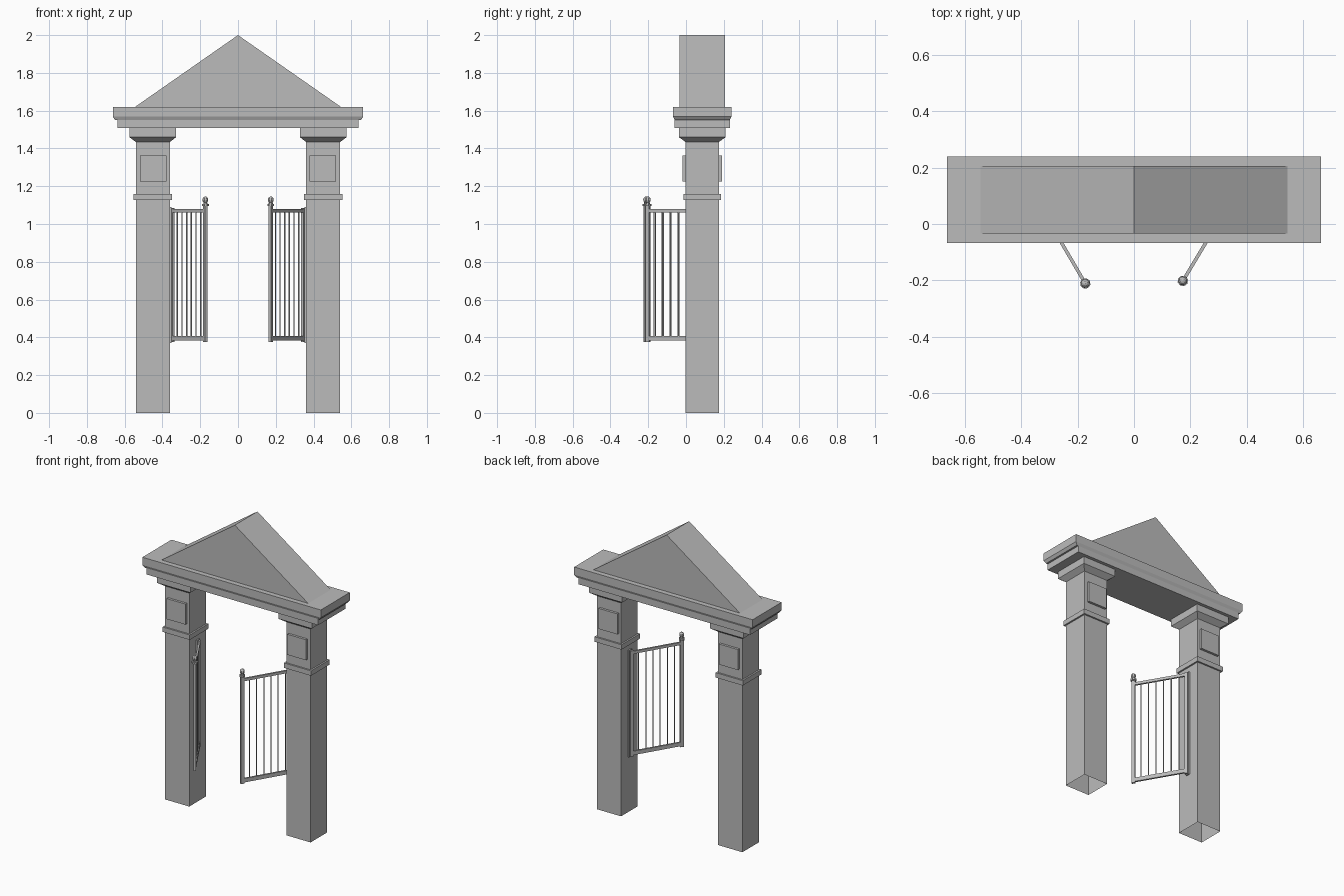
import bpy, bmesh, math
from mathutils import Matrix, Vector

cube = bpy.data.objects.get("Cube")
if cube:
    bpy.data.objects.remove(cube, do_unlink=True)

stone = bpy.data.materials.new("grey_stone")
stone.use_nodes = True
GREY = (0.5, 0.5, 0.5, 1)
stone.diffuse_color = GREY
stone.node_tree.nodes["Principled BSDF"].inputs["Base Color"].default_value = GREY

MID = 0.086   # depth of the arch centre line


def finish(name, bm, matrix=None):
    bmesh.ops.recalc_face_normals(bm, faces=bm.faces)
    mesh = bpy.data.meshes.new(name)
    bm.to_mesh(mesh)
    bm.free()
    mesh.materials.append(stone)
    obj = bpy.data.objects.new(name, mesh)
    if matrix:
        obj.matrix_world = matrix
    bpy.context.collection.objects.link(obj)
    return obj


def moulding(name, x, y, levels, open_bottom=False, matrix=None):
    """Stack of rectangular sections (half width, half depth, height)."""
    bm = bmesh.new()
    rings = [[bm.verts.new((x + sx * hx, y + sy * hy, z))
              for sx, sy in ((-1, -1), (1, -1), (1, 1), (-1, 1))]
             for hx, hy, z in levels]
    for low, high in zip(rings, rings[1:]):
        for i in range(4):
            j = (i + 1) % 4
            bm.faces.new((low[i], low[j], high[j], high[i]))
    bm.faces.new(rings[-1])
    base = bm.faces.new(rings[0][::-1])
    bmesh.ops.recalc_face_normals(bm, faces=bm.faces)
    if open_bottom:
        bmesh.ops.delete(bm, geom=[base], context='FACES_ONLY')
    return finish(name, bm, matrix)


def block(name, x, y, hx, hy, z0, z1, matrix=None):
    return moulding(name, x, y, [(hx, hy, z0), (hx, hy, z1)], matrix=matrix)


def gate(side, label, length, angle):
    # local x runs from the hinge to the free end
    turn = angle if side < 0 else math.pi - angle
    m = Matrix.Translation((side * 0.346, 0.085, 0)) @ Matrix.Rotation(-turn, 4, 'Z')
    block(label + "_gate_hinge_post", 0, 0, 0.01, 0.007, 0.375, 1.085, m)
    block(label + "_gate_end_post", length, 0, 0.011, 0.007, 0.375, 1.095, m)
    block(label + "_gate_top_rail", length / 2, 0, length / 2, 0.006, 1.062, 1.08, m)
    block(label + "_gate_bottom_rail", length / 2, 0, length / 2, 0.006, 0.382, 0.408, m)
    # thin round bars
    bm = bmesh.new()
    for i in range(1, 7):
        bmesh.ops.create_cone(bm, cap_ends=True, segments=8, radius1=0.0035, radius2=0.0035,
                              depth=0.66, matrix=Matrix.Translation((length * i / 7, 0, 0.735)))
    finish(label + "_gate_bars", bm, m)
    # finial: stepped collar with a ball on top
    bm = bmesh.new()
    for radius, z in ((0.019, 1.1), (0.011, 1.109)):
        bmesh.ops.create_cone(bm, cap_ends=True, segments=8, radius1=radius, radius2=radius,
                              depth=0.012, matrix=Matrix.Translation((length, 0, z)))
    bmesh.ops.create_uvsphere(bm, u_segments=8, v_segments=6, radius=0.016,
                              matrix=Matrix.Translation((length, 0, 1.128))
                              @ Matrix.Diagonal((1, 1, 1.12, 1)))
    finish(label + "_gate_finial", bm, m)


for side, label in ((1, "left"), (-1, "right")):
    px = side * 0.451
    moulding(label + "_pillar", px, MID, [(0.09, 0.088, 0), (0.09, 0.088, 1.45)], True)
    block(label + "_pillar_band", px, MID, 0.101, 0.099, 1.127, 1.16)
    block(label + "_pillar_panel", px - side * 0.003, MID, 0.07, 0.104, 1.224, 1.362)
    moulding(label + "_capital", px, MID,
             [(0.09, 0.088, 1.434), (0.124, 0.124, 1.46), (0.124, 0.124, 1.508)])
    block(label + "_hinge_plate", side * 0.357, MID, 0.005, 0.014, 0.37, 1.09)

gate(1, "left", 0.335, math.radians(59))
gate(-1, "right", 0.343, math.radians(59.7))

# beam with a stepped cornice
moulding("cornice_beam", 0, MID,
         [(0.638, 0.146, 1.508), (0.638, 0.146, 1.55), (0.65, 0.146, 1.55),
          (0.663, 0.154, 1.568), (0.663, 0.154, 1.62)])

# triangular roof block
bm = bmesh.new()
front = bm.faces.new([bm.verts.new((x, MID - 0.12, z))
                      for x, z in ((-0.545, 1.62), (0.545, 1.62), (0, 2))])
back = bmesh.ops.extrude_face_region(bm, geom=[front], use_keep_orig=True)
bmesh.ops.translate(bm, vec=Vector((0, 0.24, 0)),
                    verts=[v for v in back["geom"] if isinstance(v, bmesh.types.BMVert)])
finish("pediment", bm)
